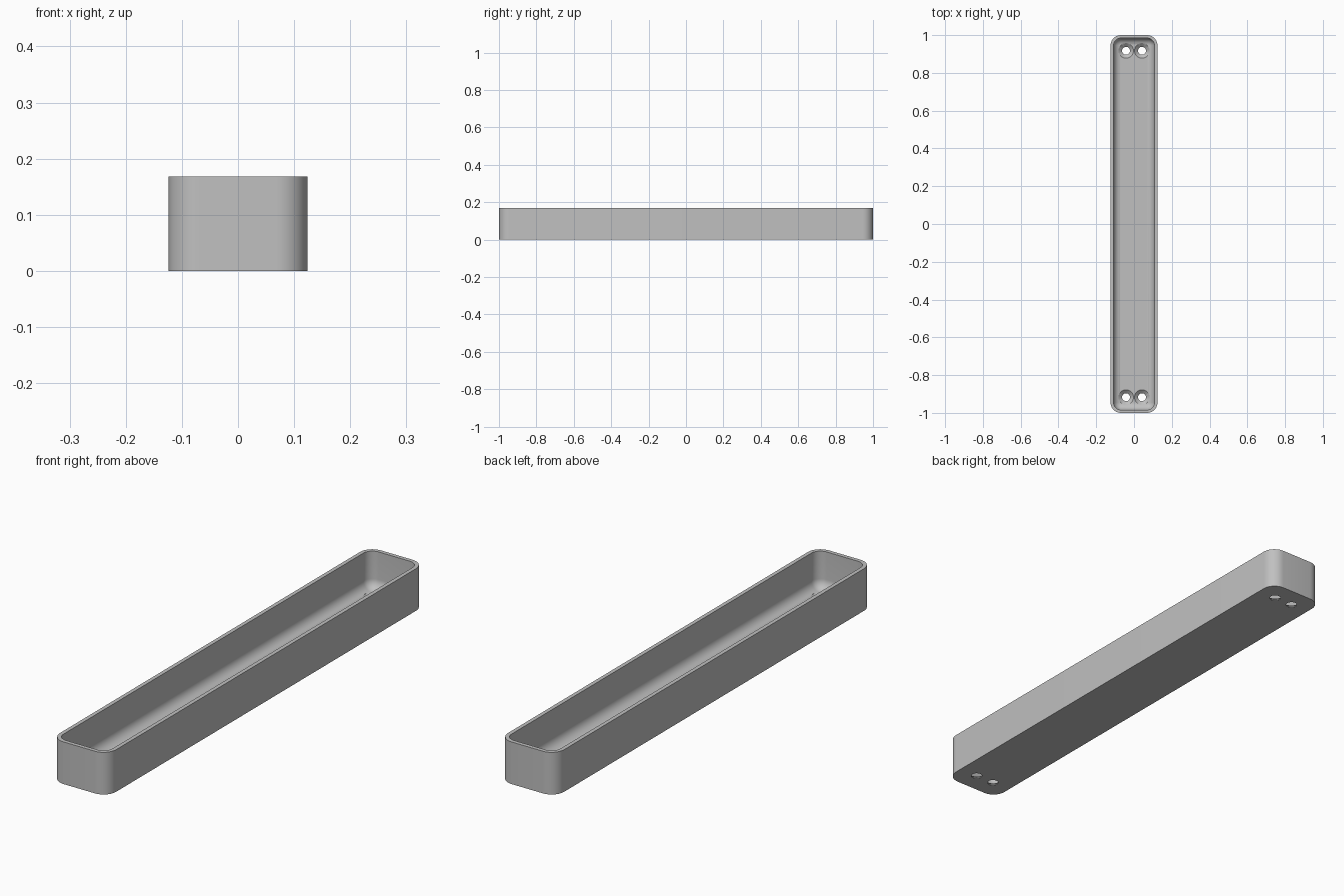
import bpy, bmesh, math

HALF_X, HALF_Y, HEIGHT = 0.124, 1.0, 0.168
CORNER, WALL, FLOOR, FILLET = 0.055, 0.016, 0.02, 0.038
STEPS = 10

cube = bpy.data.objects.get("Cube")
if cube:
    bpy.data.objects.remove(cube, do_unlink=True)

grey = bpy.data.materials.new("plain grey")
grey.use_nodes = True
colour = (0.53, 0.53, 0.53, 1)
grey.diffuse_color = colour
grey.node_tree.nodes["Principled BSDF"].inputs["Base Color"].default_value = colour


def rounded_ring(bm, inset, z):
    """Rounded rectangle of vertices, inset from the outer wall."""
    radius = max(CORNER - inset, 0.003)
    cx, cy = HALF_X - inset - radius, HALF_Y - inset - radius
    ring = []
    for quarter, (sx, sy) in enumerate([(1, 1), (-1, 1), (-1, -1), (1, -1)]):
        for i in range(STEPS + 1):
            a = (quarter + i / STEPS) * math.pi / 2
            ring.append(bm.verts.new((sx * cx + radius * math.cos(a),
                                      sy * cy + radius * math.sin(a), z)))
    return ring


def lathe_cutter(name, x, y, profile, sides=40):
    """Closed round solid from (radius, height) pairs."""
    bm = bmesh.new()
    rings = [[bm.verts.new((x + r * math.cos(k * math.tau / sides),
                            y + r * math.sin(k * math.tau / sides), z))
              for k in range(sides)] for r, z in profile]
    bridge(bm, rings)
    return finish(bm, name)


def bridge(bm, rings):
    """Skin consecutive rings and cap both ends."""
    for low, high in zip(rings, rings[1:]):
        n = len(low)
        for i in range(n):
            j = (i + 1) % n
            bm.faces.new((low[i], low[j], high[j], high[i]))
    bm.faces.new(rings[0][::-1])
    bm.faces.new(rings[-1])


def finish(bm, name):
    bmesh.ops.recalc_face_normals(bm, faces=bm.faces)
    mesh = bpy.data.meshes.new(name)
    bm.to_mesh(mesh)
    bm.free()
    mesh.materials.append(grey)
    obj = bpy.data.objects.new(name, mesh)
    bpy.context.collection.objects.link(obj)
    return obj


# Tray: outer wall, flat rim, inner wall, then a fillet down to the floor
sections = [(0, 0), (0, HEIGHT), (WALL, HEIGHT)]
for i in range(STEPS + 1):
    a = i / STEPS * math.pi / 2
    sections.append((WALL + FILLET * (1 - math.cos(a)),
                     FLOOR + FILLET * (1 - math.sin(a))))
bm = bmesh.new()
bridge(bm, [rounded_ring(bm, inset, z) for inset, z in sections])
tray = finish(bm, "tray")

# Countersunk screw holes, a pair at each end
hole_profile = [(0.021, -0.02), (0.021, 0.004), (0.0405, FLOOR + 0.001), (0.0405, 0.1)]
for sx in (-1, 1):
    for sy in (-1, 1):
        cutter = lathe_cutter("screw_hole_cutter", sx * 0.042, sy * 0.917, hole_profile)
        cutter.hide_render = True
        cut = tray.modifiers.new("screw hole", "BOOLEAN")
        cut.operation = "DIFFERENCE"
        cut.solver = "EXACT"
        cut.object = cutter

# Bake the holes, drop the cutters and smooth the curved walls
bpy.ops.object.select_all(action="DESELECT")
bpy.context.view_layer.objects.active = tray
tray.select_set(True)
for modifier in list(tray.modifiers):
    cutter = modifier.object
    bpy.ops.object.modifier_apply(modifier=modifier.name)
    bpy.data.objects.remove(cutter, do_unlink=True)
bpy.ops.object.shade_smooth_by_angle(angle=math.radians(30))
